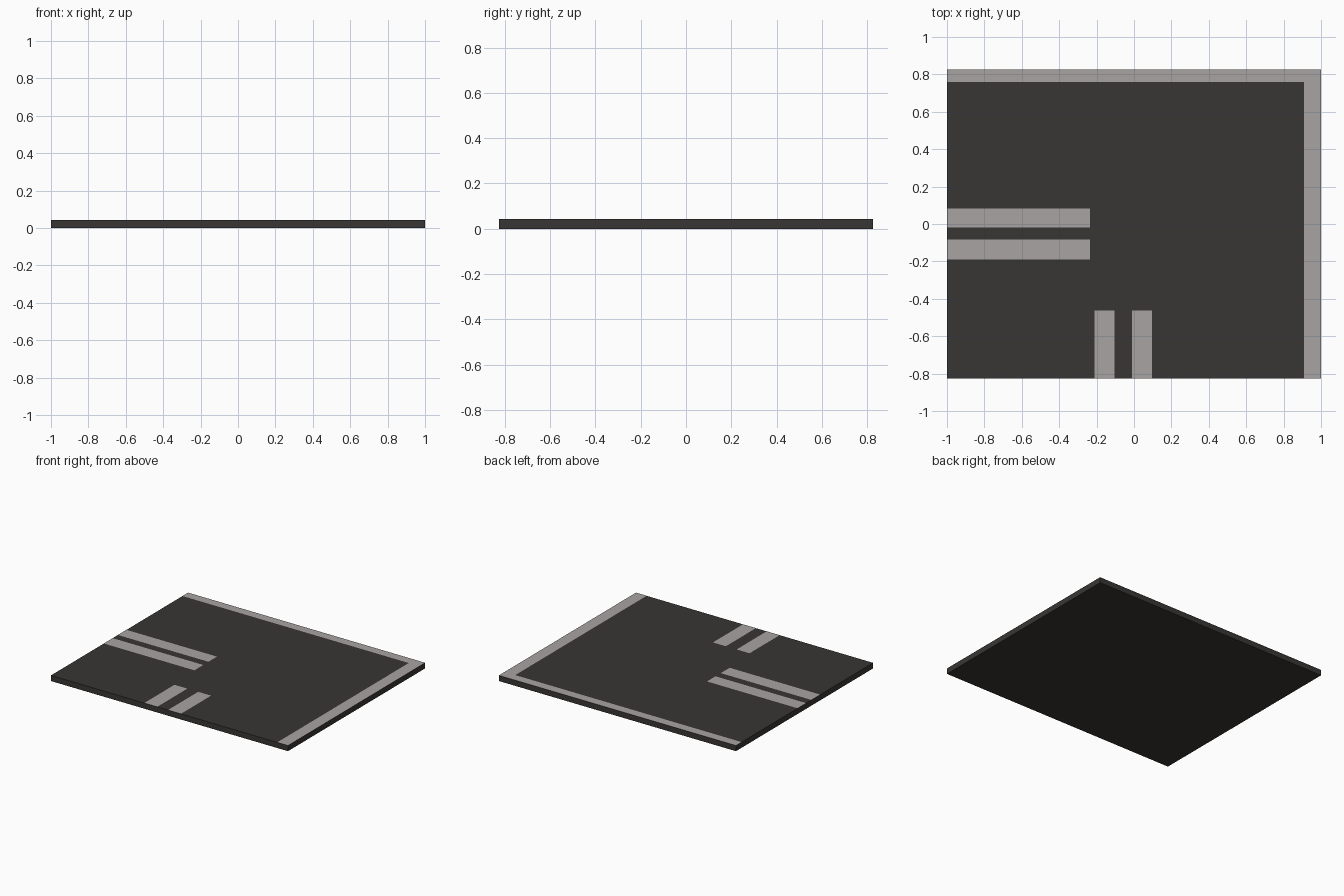
import bpy

if "Cube" in bpy.data.objects:
    bpy.data.objects.remove(bpy.data.objects["Cube"])

HX, HY, TOP = 1.0, 0.826, 0.043
LIFT = 0.0006  # keeps the painted areas just clear of the asphalt


def material(name, rgb):
    mat = bpy.data.materials.new(name)
    mat.diffuse_color = (*rgb, 1)
    mat.use_nodes = True
    mat.node_tree.nodes["Principled BSDF"].inputs["Base Color"].default_value = mat.diffuse_color
    return mat


def add_mesh(name, verts, faces, mat):
    mesh = bpy.data.meshes.new(name)
    mesh.from_pydata(verts, [], faces)
    mesh.materials.append(mat)
    obj = bpy.data.objects.new(name, mesh)
    bpy.context.collection.objects.link(obj)
    return obj


def marking(name, outline, mat):
    verts = [(x, y, TOP + LIFT) for x, y in outline]
    return add_mesh(name, verts, [range(len(verts))], mat)


def stripe(name, x0, x1, y0, y1, mat):
    return marking(name, [(x0, y0), (x1, y0), (x1, y1), (x0, y1)], mat)


asphalt = material("asphalt", (0.040, 0.037, 0.034))
paint = material("pale_concrete", (0.39, 0.37, 0.36))

# Road slab
bpy.ops.mesh.primitive_cube_add(size=1, location=(0, 0, TOP / 2))
slab = bpy.context.object
slab.name = "road_slab"
slab.dimensions = (2 * HX, 2 * HY, TOP)
bpy.ops.object.transform_apply(location=True, scale=True)
slab.data.materials.append(asphalt)

# L-shaped kerb strip along the back and right edges
marking("corner_border", [(0.91, -HY), (HX, -HY), (HX, HY), (-HX, HY),
                          (-HX, 0.758), (0.91, 0.758)], paint)

# Double lane lines from the left edge
for i, (y0, y1) in enumerate([(-0.02, 0.083), (-0.19, -0.083)], 1):
    stripe(f"left_lane_line_{i}", -HX, -0.235, y0, y1, paint)

# Double lane lines from the front edge
for i, (x0, x1) in enumerate([(-0.212, -0.103), (-0.012, 0.097)], 1):
    stripe(f"front_lane_line_{i}", x0, x1, -HY, -0.463, paint)
